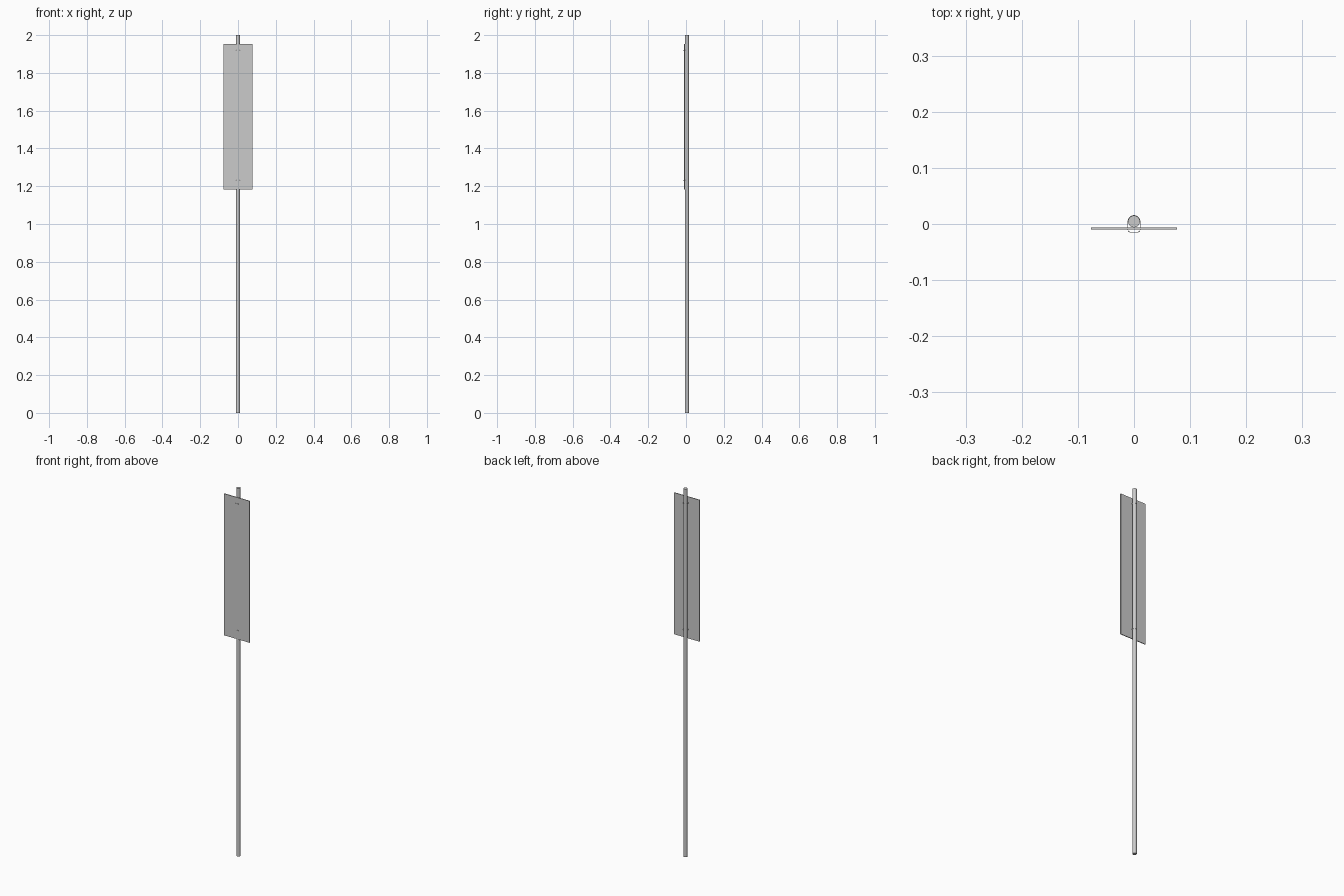
import bpy, bmesh, math

if "Cube" in bpy.data.objects:
    bpy.data.objects.remove(bpy.data.objects["Cube"])

POLE_R, POLE_Y = 0.0105, 0.0045


def finish(name, bm):
    bmesh.ops.recalc_face_normals(bm, faces=bm.faces)
    mesh = bpy.data.meshes.new(name)
    bm.to_mesh(mesh)
    bm.free()
    ob = bpy.data.objects.new(name, mesh)
    bpy.context.collection.objects.link(ob)
    return ob


def smooth(ob):
    bpy.ops.object.select_all(action='DESELECT')
    ob.select_set(True)
    bpy.context.view_layer.objects.active = ob
    bpy.ops.object.shade_smooth_by_angle(angle=math.radians(35))


def arc(cx, cy, r, a0, a1, n):
    return [(cx + r * math.cos(math.radians(a0 + (a1 - a0) * i / n)),
             cy + r * math.sin(math.radians(a0 + (a1 - a0) * i / n))) for i in range(n + 1)]


def tie_outline(r, front, corner):
    # round behind the pole, rounded corners in front of the panel
    return (arc(0, POLE_Y, r, 0, 180, 16)
            + arc(-r + corner, front + corner, corner, 180, 270, 5)
            + arc(r - corner, front + corner, corner, 270, 360, 5))


def make_tie(name, z, h):
    bm = bmesh.new()
    rings = []
    for pts in (tie_outline(0.0113, -0.0150, 0.005), tie_outline(POLE_R, -0.0140, 0.0042)):
        for zz in (z - h / 2, z + h / 2):
            rings.append([bm.verts.new((x, y, zz)) for x, y in pts])
    ob_, ot, ib, it = rings
    n = len(ot)
    for a, b in ((ob_, ot), (ot, it), (it, ib), (ib, ob_)):
        for i in range(n):
            j = (i + 1) % n
            bm.faces.new((a[i], a[j], b[j], b[i]))
    smooth(finish(name, bm))


# pole
bm = bmesh.new()
bmesh.ops.create_cone(bm, cap_ends=True, segments=32, radius1=POLE_R, radius2=POLE_R, depth=2.0)
bmesh.ops.translate(bm, verts=bm.verts, vec=(0, POLE_Y, 1.0))
smooth(finish("pole", bm))

# flat marker panel
bm = bmesh.new()
bmesh.ops.create_cube(bm, size=1.0)
bmesh.ops.scale(bm, verts=bm.verts, vec=(0.154, 0.004, 0.77))
bmesh.ops.translate(bm, verts=bm.verts, vec=(0, -0.008, 1.568))
finish("panel", bm)

# ties holding the panel to the pole
for label, z in (("upper", 1.92), ("lower", 1.232)):
    make_tie(label + "_tie", z, 0.004)
